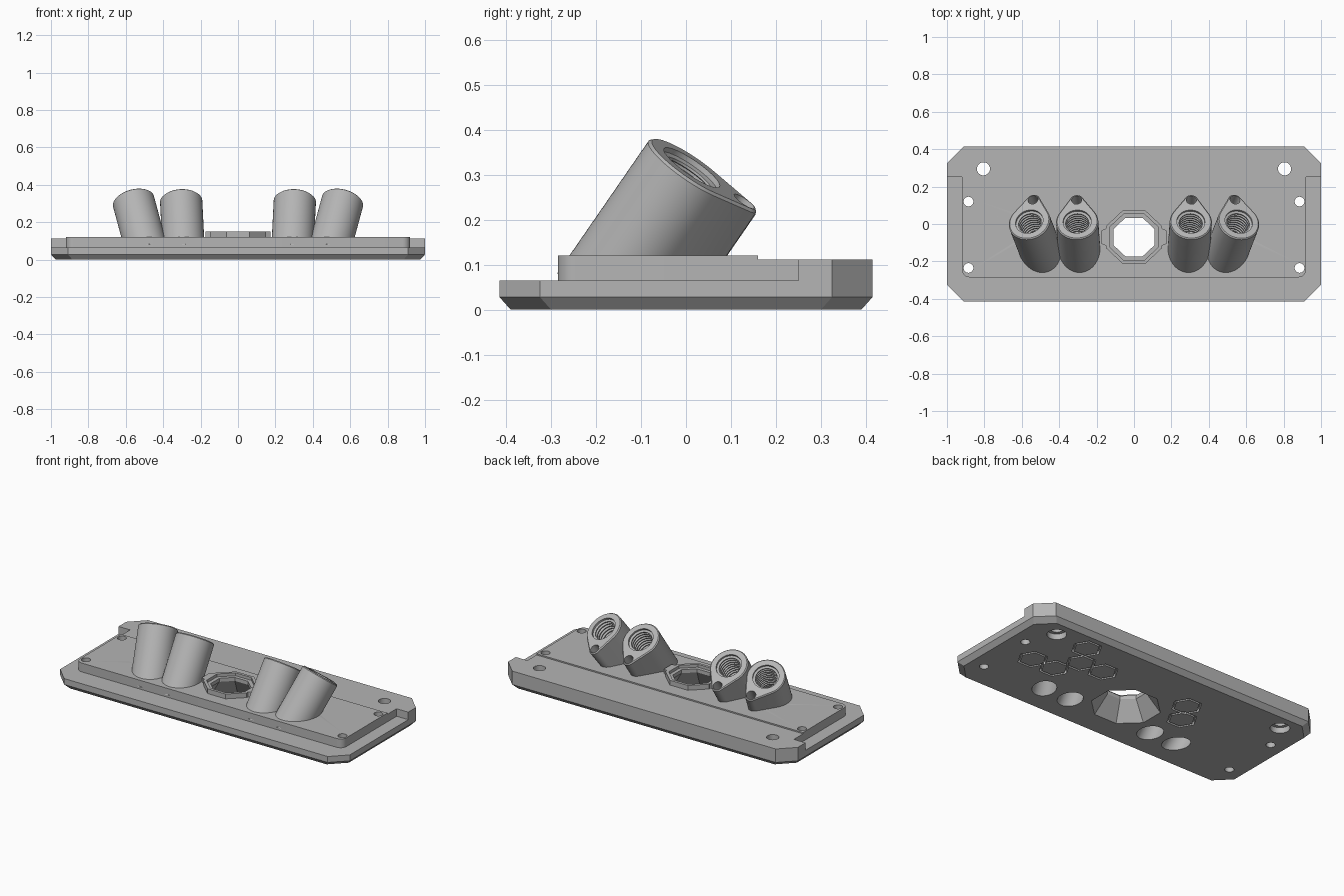
import bpy
import bmesh
from math import sin, cos, pi, acos, radians
from mathutils import Vector, Matrix

cube = bpy.data.objects.get("Cube")
if cube:
    bpy.data.objects.remove(cube, do_unlink=True)

grey = bpy.data.materials.new("plain_grey")
grey.use_nodes = True
GREY = (0.46, 0.46, 0.46, 1)
grey.diffuse_color = GREY
grey.node_tree.nodes["Principled BSDF"].inputs["Base Color"].default_value = GREY


def loft(name, rings):
    """Closed solid through rings that share one vertex count."""
    bm = bmesh.new()
    loops = [[bm.verts.new(p) for p in ring] for ring in rings]
    n = len(loops[0])
    for a, b in zip(loops, loops[1:]):
        for i in range(n):
            bm.faces.new((a[i], a[(i + 1) % n], b[(i + 1) % n], b[i]))
    bm.faces.new(loops[0])
    bm.faces.new(loops[-1])
    bmesh.ops.recalc_face_normals(bm, faces=bm.faces)
    mesh = bpy.data.meshes.new(name)
    bm.to_mesh(mesh)
    bm.free()
    mesh.materials.append(grey)
    obj = bpy.data.objects.new(name, mesh)
    bpy.context.collection.objects.link(obj)
    return obj


def prism(name, outline, z0, z1):
    return loft(name, [[(x, y, z) for x, y in outline] for z in (z0, z1)])


def ngon(n, r, cx=0, cy=0, turn=0, sy=1):
    return [(cx + r * cos(2 * pi * i / n + turn), cy + sy * r * sin(2 * pi * i / n + turn))
            for i in range(n)]


def rod(x, y, r, z0, z1, n=32):
    return prism("cutter", ngon(n, r, x, y), z0, z1)


def boolean(obj, others, operation="DIFFERENCE"):
    bpy.context.view_layer.objects.active = obj
    for other in others:
        mod = obj.modifiers.new("cut", "BOOLEAN")
        mod.operation = operation
        mod.solver = "EXACT"
        mod.object = other
        bpy.ops.object.modifier_apply(modifier=mod.name)


def clipped_rectangle(x, y, c):
    return [(x, c - y), (x, y - c), (x - c, y), (c - x, y),
            (-x, y - c), (-x, c - y), (c - x, -y), (x - c, -y)]


# Base plate with clipped corners and a chamfered underside
low = clipped_rectangle(0.975, 0.39, 0.09)
full = clipped_rectangle(1, 0.415, 0.09)
base_plate = loft("base_plate", [[(x, y, z) for x, y in o]
                                 for o, z in ((low, 0), (full, 0.028), (full, 0.065))])

# Rear deck, full width at the back and stepped in at the sides
right = [(0.92, 0.16), (0.92, 0.25), (1, 0.25), (1, 0.325), (0.91, 0.415)]
deck_outline = right + [(-x, y) for x, y in reversed(right)]
rear_deck = prism("rear_deck", deck_outline, 0.06, 0.112)

# Raised panel with rounded front corners
corner = [(0.88 + 0.04 * cos(t * pi / 12), -0.245 - 0.04 * sin(t * pi / 12)) for t in range(7)]
side = [(0.92, 0.16)] + corner
raised_panel = prism("raised_panel", side + [(-x, y) for x, y in reversed(side)], 0.06, 0.12)

# Octagonal window collar with side tabs
WY = -0.07


def octagon(apothem, z):
    return [(x, y, z) for x, y in ngon(8, apothem / cos(pi / 8), 0, WY, pi / 8, 0.94)]


collar = loft("window_collar", [octagon(0.15, 0.07), octagon(0.15, 0.15)])
tabs = [prism("cutter", [(s * 0.14, WY - 0.05), (s * 0.175, WY - 0.035),
                         (s * 0.175, WY + 0.035), (s * 0.14, WY + 0.05)], 0.07, 0.15)
        for s in (1, -1)]
boolean(collar, tabs, "UNION")
funnel = loft("cutter", [octagon(0.191, -0.005), octagon(0.11, 0.11), octagon(0.11, 0.132),
                         octagon(0.132, 0.132), octagon(0.132, 0.2)])
for part in (base_plate, raised_panel, collar):
    boolean(part, [funnel])
helpers = tabs + [funnel]

# Screw holes: four small, two large with a counterbore below
for s in (1, -1):
    small = [rod(s * 0.885, y, 0.026, -0.1, 0.3) for y in (0.12, -0.235)]
    large = [rod(s * 0.805, 0.295, 0.035, -0.1, 0.3), rod(s * 0.805, 0.295, 0.055, -0.1, 0.035)]
    boolean(base_plate, small + large)
    boolean(raised_panel, small)
    boolean(rear_deck, large)
    helpers += small + large

# Hexagonal grooves on the underside
for x, y in ((0.73, 0), (0.576, 0), (0.5, 0.14), (0.576, 0.28),
             (0.344, 0.143), (-0.256, 0.148), (-0.328, 0.02)):
    outer = prism("cutter", ngon(6, 0.088, x, y), -0.02, 0.02)
    inner = prism("cutter", ngon(6, 0.074, x, y), -0.03, 0.03)
    boolean(outer, [inner])
    boolean(base_plate, [outer])
    helpers += [outer, inner]

# Tilted teardrop sockets with a threaded bore and a blind pin hole
BIG, SMALL, REACH = 0.113, 0.036, 0.14
PHI = acos((BIG - SMALL) / REACH)


def teardrop(inset):
    pts = []
    for i in range(13):
        t = -PHI + 2 * PHI * i / 12
        pts.append(((SMALL - inset) * sin(t), REACH + (SMALL - inset) * cos(t)))
    for i in range(41):
        t = PHI + (2 * pi - 2 * PHI) * i / 40
        pts.append(((BIG - inset) * sin(t), (BIG - inset) * cos(t)))
    return pts


def socket(name, x, lean, twist):
    axis = Vector((lean, 0.69, 1)).normalized()
    back = Vector((twist, 0.82, -(twist * lean + 0.82 * 0.69))).normalized()
    across = back.cross(axis)
    frame = Matrix((across, back, axis)).transposed()
    centre = Vector((x, 0.013, 0.316))

    def place(p, t):
        return centre + frame @ Vector((p[0], p[1], t))

    top = [place(p, 0) for p in teardrop(0.006)]
    rim = [place(p, -0.006) for p in teardrop(0)]
    foot = [p - axis * (p.z - 0.08) / axis.z for p in rim]
    body = loft(name, [foot, rim, top])

    profile = [(0.03, 0.075), (-0.012, 0.075)]
    for k in range(10):
        t = -0.016 - 0.02 * k
        profile += [(t, 0.062), (t - 0.006, 0.062), (t - 0.01, 0.074), (t - 0.016, 0.074)]
    profile += [(-0.222, 0.067), (-0.52, 0.067)]
    bore = loft("cutter", [[place(p, t) for p in ngon(40, r)] for t, r in profile])
    pin = loft("cutter", [[place(p, t) for p in ngon(24, 0.027, 0, REACH)] for t in (0.03, -0.1)])
    boolean(body, [bore, pin])
    boolean(base_plate, [bore])
    boolean(raised_panel, [bore])
    helpers.extend([bore, pin])
    return body


parts = [base_plate, rear_deck, raised_panel, collar]
for label, s in (("left", 1), ("right", -1)):
    parts.append(socket(label + "_outer_socket", s * 0.56, s * 0.27, -s * 0.14))
    parts.append(socket(label + "_inner_socket", s * 0.304, s * 0.05, s * 0.02))

for helper in helpers:
    bpy.data.objects.remove(helper, do_unlink=True)

# Smooth the round surfaces, keep the edges crisp
for part in parts:
    bpy.ops.object.select_all(action="DESELECT")
    part.select_set(True)
    bpy.context.view_layer.objects.active = part
    bpy.ops.object.shade_smooth_by_angle(angle=radians(30))
